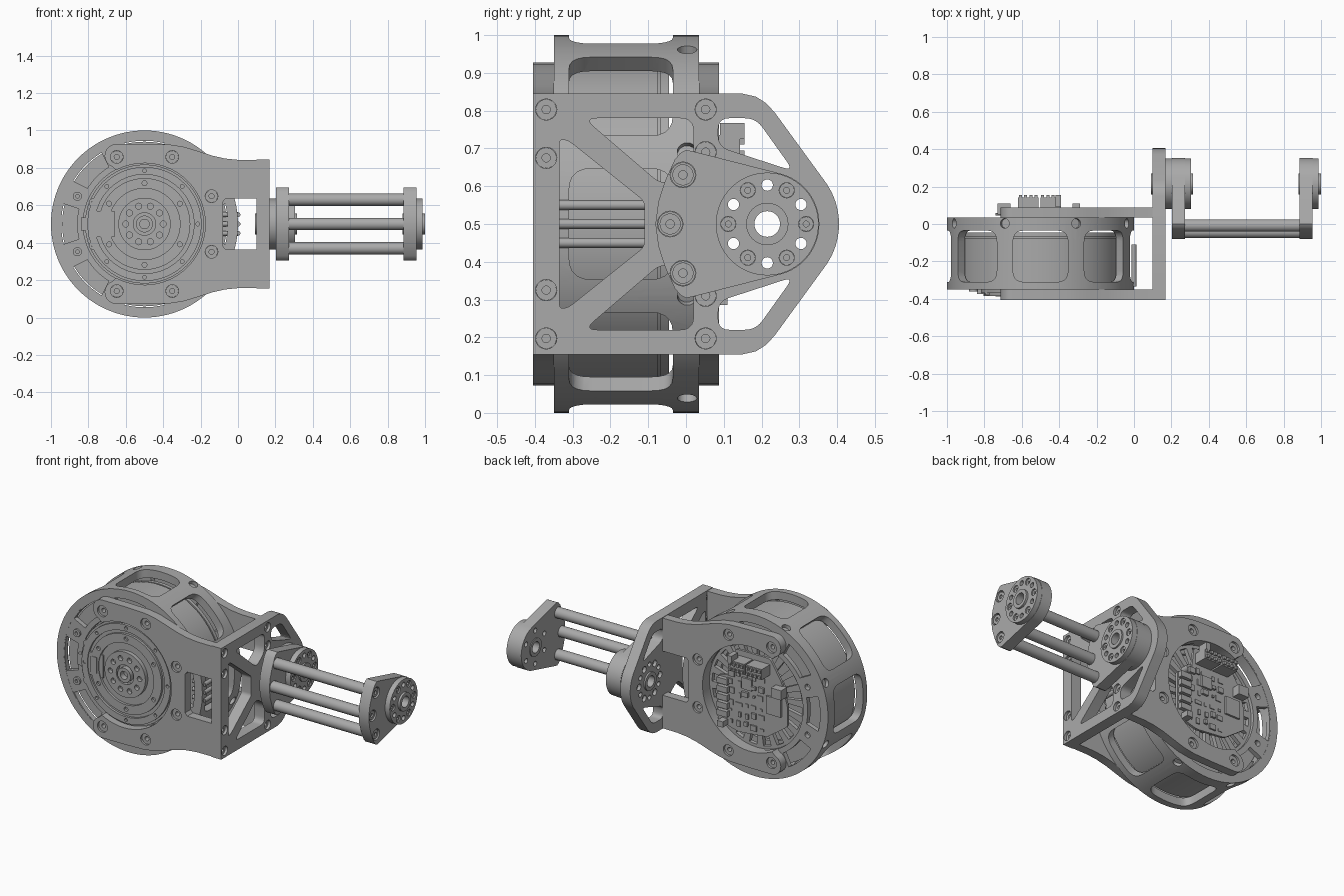
import bpy, bmesh, random
from math import sin, cos, pi, radians
from mathutils import Matrix, Vector

if "Cube" in bpy.data.objects:
    bpy.data.objects.remove(bpy.data.objects["Cube"])

random.seed(4)
C = 0.5          # height of the main axis
MX = -0.5        # x of the motor axis
LY = 0.215       # y of the joint axis
parts = []

metal = bpy.data.materials.new("grey_metal")
metal.use_nodes = True
metal.diffuse_color = (0.4, 0.4, 0.4, 1)
metal.node_tree.nodes["Principled BSDF"].inputs["Base Color"].default_value = (0.4, 0.4, 0.4, 1)


def finish(name, bm):
    bmesh.ops.recalc_face_normals(bm, faces=bm.faces)
    me = bpy.data.meshes.new(name)
    bm.to_mesh(me)
    bm.free()
    me.materials.append(metal)
    ob = bpy.data.objects.new(name, me)
    bpy.context.collection.objects.link(ob)
    parts.append(ob)
    return ob


def plate(name, axis, lo, hi, *loops):
    """Extrude nested outlines along an axis; inner loops become holes."""
    cu = bpy.data.curves.new(name, 'CURVE')
    cu.dimensions, cu.fill_mode, cu.extrude = '2D', 'BOTH', (hi - lo) / 2
    for loop in loops:
        sp = cu.splines.new('POLY')
        sp.points.add(len(loop) - 1)
        for p, (u, v) in zip(sp.points, loop):
            p.co = (u, v, 0, 1)
        sp.use_cyclic_u = True
    tmp = bpy.data.objects.new(name, cu)
    bpy.context.collection.objects.link(tmp)
    me = bpy.data.meshes.new_from_object(tmp.evaluated_get(bpy.context.evaluated_depsgraph_get()))
    bm = bmesh.new()
    bm.from_mesh(me)
    for data, store in ((tmp, bpy.data.objects), (cu, bpy.data.curves), (me, bpy.data.meshes)):
        store.remove(data)
    mid = (lo + hi) / 2
    rows = {'x': ((0, 0, 1, mid), (1, 0, 0, 0), (0, 1, 0, C)),
            'y': ((1, 0, 0, 0), (0, 0, 1, mid), (0, 1, 0, C)),
            'z': ((1, 0, 0, 0), (0, 1, 0, 0), (0, 0, 1, mid + C))}[axis]
    bmesh.ops.transform(bm, matrix=Matrix((*rows, (0, 0, 0, 1))), verts=bm.verts)
    bmesh.ops.remove_doubles(bm, verts=bm.verts, dist=1e-5)
    return finish(name, bm)


def circle(u, v, r, n=20):
    return [(u + r * cos(2 * pi * i / n), v + r * sin(2 * pi * i / n)) for i in range(n)]


def arc(u, v, r, a, b, n=16):
    return [(u + r * cos(radians(a + (b - a) * i / n)), v + r * sin(radians(a + (b - a) * i / n)))
            for i in range(n + 1)]


def polar(u, r, count, start=0):
    return [(u + r * cos(radians(start) + 2 * pi * i / count),
             r * sin(radians(start) + 2 * pi * i / count)) for i in range(count)]


def rounded(pts, r):
    out = []
    for i, p in enumerate(pts):
        p, a, b = Vector(p), Vector(pts[i - 1]), Vector(pts[(i + 1) % len(pts)])
        s = p + (a - p).normalized() * min(r, (a - p).length * .45)
        e = p + (b - p).normalized() * min(r, (b - p).length * .45)
        out += [tuple(s * (1 - t) ** 2 + p * 2 * t * (1 - t) + e * t * t) for t in (0, .2, .4, .6, .8, 1)]
    return out


def rect(a, b, c, d):
    return [(a, c), (b, c), (b, d), (a, d)]


def flip(pts):
    return [(u, -v) for u, v in reversed(pts)]


def screws(name, axis, lo, hi, spots, r=.0275):
    plate(name, axis, lo, hi, *[circle(u, v, q) for u, v in spots for q in (r, r * .4)])


def boxes(name, *extents):
    bm = bmesh.new()
    for x0, x1, y0, y1, z0, z1 in extents:
        m = Matrix.Translation(((x0 + x1) / 2, (y0 + y1) / 2, C + (z0 + z1) / 2))
        bmesh.ops.create_cube(bm, size=1, matrix=m @ Matrix.Diagonal((x1 - x0, y1 - y0, z1 - z0, 1)))
    return finish(name, bm)


def cut_around(target, cutter, start):
    """Cut one shape eight times around the motor axis."""
    bm = bmesh.new()
    for i in range(8):
        old = len(bm.verts)
        bm.from_mesh(cutter.data)
        bm.verts.ensure_lookup_table()
        bmesh.ops.rotate(bm, cent=(MX, 0, C), matrix=Matrix.Rotation(radians(start + 45 * i), 3, 'Y'),
                         verts=bm.verts[old:])
    bm.to_mesh(cutter.data)
    bm.free()
    mod = target.modifiers.new("cut", 'BOOLEAN')
    mod.object, mod.solver = cutter, 'EXACT'
    bpy.context.view_layer.update()
    cut = bpy.data.meshes.new_from_object(target.evaluated_get(bpy.context.evaluated_depsgraph_get()))
    target.modifiers.clear()
    target.data = cut
    parts.remove(cutter)
    bpy.data.objects.remove(cutter)


# Motor housing: plain rim with eight side windows and radial screw recesses
housing = plate("housing_rim", 'y', -.35, .035, circle(MX, 0, .5, 96), circle(MX, 0, .45, 96))
cut_around(housing, plate("window_cutter", 'z', .4, .6, rounded(rect(MX - .147, MX + .147, -.31, -.035), .06)), 0)
cut_around(housing, plate("recess_cutter", 'z', .478, .6, circle(MX, .003, .026)), 22.5)

# Housing end flanges with arc slots, and the drum between them
bolts = polar(MX, .388, 8, 22.5)
slots = [arc(MX, 0, .445, a - 14, a + 14) + arc(MX, 0, .36, a + 13, a - 13) for a in range(0, 360, 45)]
for name, lo, hi in (("front_flange", -.349, -.32), ("back_flange", .005, .034)):
    plate(name, 'y', lo, hi, circle(MX, 0, .452, 96), circle(MX, 0, .328, 64), *slots,
          *[circle(u, v, .018) for u, v in bolts])
plate("rotor_drum", 'y', -.315, -.075, circle(MX, 0, .44, 96))
plate("drum_groove", 'y', -.08, -.065, circle(MX, 0, .43, 96))
plate("drum_band", 'y', -.067, -.045, circle(MX, 0, .44, 96), circle(MX, 0, .3, 64))

# Front face of the motor
plate("motor_face", 'y', -.37, -.3, circle(MX, 0, .318, 64))
plate("face_outer_ring", 'y', -.385, -.36, circle(MX, 0, .305, 64), circle(MX, 0, .265, 64),
      *[circle(u, v, .01) for u, v in polar(MX, .285, 8)])
plate("face_inner_ring", 'y', -.385, -.36, circle(MX, 0, .245, 64), circle(MX, 0, .19, 64),
      *[circle(u, v, .013) for u, v in polar(MX, .218, 6, 30)])
plate("output_hub", 'y', -.395, -.36, circle(MX, 0, .14, 48), circle(MX, 0, .06, 32),
      *[circle(u, v, .016) for u, v in polar(MX, .1, 10)])
plate("hub_collar", 'y', -.405, -.36, circle(MX, 0, .045, 32), circle(MX, 0, .025))
boxes("sensor_board", (-.8, -.66, -.38, -.35, -.07, .07), (-.84, -.72, -.375, -.35, -.035, .035),
      (-.74, -.7, -.388, -.38, -.05, .05))
screws("sensor_screws", 'y', -.38, -.35, [(-.775, .115), (-.775, -.115)], .022)
screws("flange_screws", 'y', -.36, -.345, [b for b in bolts if b[0] < -.8], .024)

# Back face of the motor: slotted spider, circuit board, chips and connectors
fan = [arc(MX, 0, .31, a, a + 10, 4) + arc(MX, 0, .2, a + 10, a, 4) for a in range(0, 360, 18)]
plate("back_spider", 'y', -.01, .015, circle(MX, 0, .33, 64), *fan)
board = rounded([(-.7, .14), (-.62, .27), (-.38, .27), (-.36, .1), (-.26, .08), (-.26, -.2),
                 (-.4, -.24), (-.6, -.22), (-.74, -.12), (-.74, 0)], .02)
plate("circuit_board", 'y', .045, .06, board)
plate("standoffs", 'y', .0, .05, *[circle(u, v, .02) for u, v in polar(MX, .2, 4, 45)])
chips = [(-.7, -.6, .055, .072, -.07, .04), (-.5, -.43, .055, .072, .04, .11)]
for i in range(5):
    for j in range(6):
        x, z = -.56 + i * .052 + random.uniform(-.01, .01), -.18 + j * .06 + random.uniform(-.01, .01)
        w, h = random.uniform(.006, .022), random.uniform(.006, .018)
        chips.append((x - w, x + w, .055, random.uniform(.063, .075), z - h, z + h))
boxes("board_chips", *chips)
boxes("pin_headers", *[(x + .004, x + .02, .055, .155, z, z + .018) for x in
                       [-.62 + .028 * k for k in range(4)] + [-.5 + .028 * k for k in range(4)]
                       for z in (.176, .21)],
      (-.62, -.51, .055, .143, .17, .235), (-.5, -.39, .055, .143, .17, .235),
      (-.42, -.39, .09, .155, .225, .268), (-.73, -.66, .05, .11, .06, .12),
      (-.33, -.29, .05, .11, -.215, -.18))
boxes("side_connectors", *[(-.34, -.27, .055, .085, z / 100, z / 100 + .035) for z in range(-16, 8, 5)])

# Fork plates holding the motor
half = ([(-.08, 0), (-.08, .12), (-.065, .137), (.101, .137), (.101, .342), (0, .343), (-.07, .35),
         (-.14, .366), (-.22, .392), (-.29, .413), (-.36, .424), (-.5, .428)]
        + arc(-.65, .365, .063, 90, 250, 12) + arc(MX, 0, .325, 118, 0, 32))
outline = half + flip(half)[1:-1]
held = [b for b in bolts if b[0] > -.8]
for name, lo, hi, s0, s1 in (("front_fork", -.405, -.35, -.392, -.355), ("back_fork", .035, .088, .04, .075)):
    plate(name, 'y', lo, hi, outline, *[circle(u, v, .034) for u, v in held])
    screws(name + "_screws", 'y', s0, s1, held, .0335)

# Power leads bent out of the rim
leads = (-.05, 0, .05)
plate("power_leads", 'y', -.335, -.11, *[circle(0, v, .013) for v in leads])
plate("lead_hooks", 'x', -.08, .0, *[circle(-.325, v, .013) for v in leads])

# Bracket plate with truss openings
through = polar(LY, .103, 6, 30)
capped = polar(LY, .103, 6)
center = circle(LY, 0, .038, 32)
thru = [circle(u, v, .015) for u, v in through]
top = rounded([(-.27, .28), (.02, .28), (.02, .16), (-.06, .1)], .035)
corner = rounded([(.085, .28), (.185, .28), (.285, .14), (.085, .205)], .03)
left = rounded([(-.335, -.225), (-.335, .225), (-.31, .22), (-.11, .06), (-.11, -.06), (-.31, -.22)], .015)
edge = [(-.405, .345), (.15, .345)] + [(.185, .337), (.212, .32), (.235, .295)] + arc(LY, 0, .19, 35, 0, 8)
spots = [(u, s * v) for u, v in ((-.37, .303), (-.37, .175), (.052, .303), (.052, .19)) for s in (1, -1)]
plate("bracket", 'x', .1, .168, edge + flip(edge)[1:], top, flip(top), corner, flip(corner), left, center,
      *thru, *[circle(u, v, .028) for u, v in spots], *[circle(u, v, .02) for u, v in capped])
screws("bracket_screws", 'x', .11, .152, spots)

# Arm link: two end plates, three rods, joint discs and hubs
rods = [(-.008, .13), (-.042, 0), (-.008, -.13)]
side = arc(LY, 0, .138, 0, 75, 12) + [(.02, .192), (0, .196), (-.015, .188), (-.03, .17), (-.055, .115), (-.073, .06)]
link = side + [(-.081, 0)] + flip(side)[:-1]
for name, lo, hi in (("near_link_plate", .203, .272), ("far_link_plate", .885, .955)):
    plate(name, 'x', lo, hi, link, center, *thru, *[circle(u, v, .034) for u, v in rods])
plate("link_rods", 'x', .215, .94, *[circle(u, v, .033, 32) for u, v in rods])
for x in (.204, .925):
    screws("rod_screws", 'x', x, x + .024, rods, .028)
for name, lo, hi in (("inner_joint_disc", .165, .204), ("outer_joint_disc", .271, .305), ("end_joint_disc", .954, .987)):
    plate(name, 'x', lo, hi, circle(LY, 0, .136, 64), center, *thru, *[circle(u, v, .02) for u, v in capped])
for lo, hi in ((.12, .298), (.89, .979)):
    screws("joint_screws", 'x', lo, hi, capped, .0195)
for name, lo, hi in (("near_hub", .09, .315), ("far_hub", .88, 1.0)):
    plate(name, 'x', lo, hi, circle(LY, 0, .056, 40), circle(LY, 0, .034, 32))

# Smooth the round surfaces, keep edges sharp
bpy.ops.object.select_all(action='DESELECT')
for ob in parts:
    ob.select_set(True)
bpy.context.view_layer.objects.active = parts[0]
bpy.ops.object.shade_smooth_by_angle(angle=radians(30))
